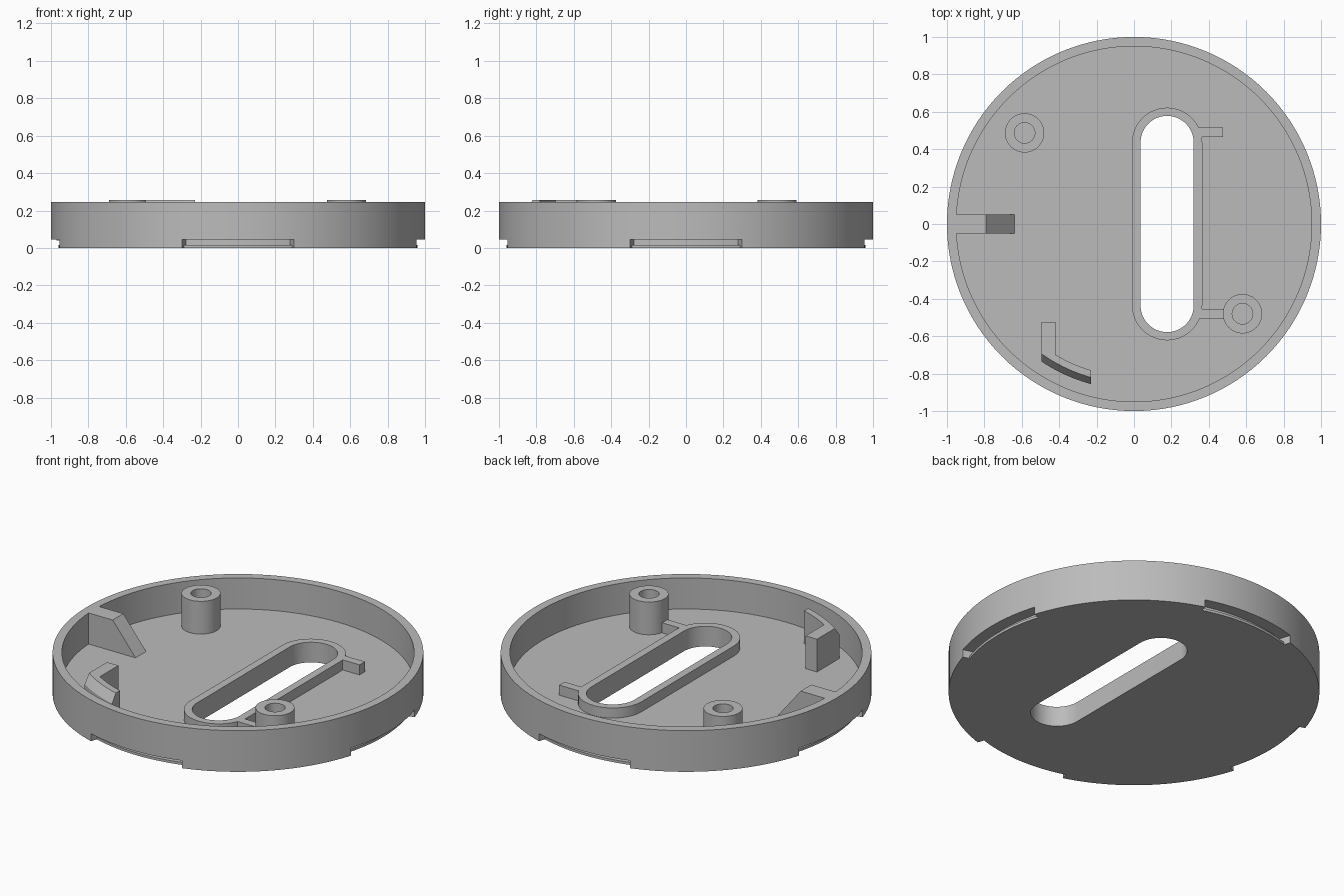
import bpy, bmesh
from math import sin, cos, pi, asin, sqrt, radians

cube = bpy.data.objects.get("Cube")
if cube:
    bpy.data.objects.remove(cube, do_unlink=True)

GREY = (0.5, 0.5, 0.5, 1)
mat = bpy.data.materials.new("matte_grey")
mat.use_nodes = True
mat.diffuse_color = GREY
mat.node_tree.nodes["Principled BSDF"].inputs["Base Color"].default_value = GREY

FLOOR, TOP, PEAK, RIM = 0.06, 0.245, 0.255, 0.12
SINK = FLOOR - 0.02          # parts start slightly inside the floor


def arc(r, a0, a1, n, cx=0, cy=0):
    return [(cx + r * cos(a0 + (a1 - a0) * i / n), cy + r * sin(a0 + (a1 - a0) * i / n))
            for i in range(n + 1)]


def circle(r, n=128, cx=0, cy=0):
    return arc(r, 0, 2 * pi, n, cx, cy)[:-1]


def box(x0, x1, y0, y1):
    return [(x0, y0), (x1, y0), (x1, y1), (x0, y1)]


def stadium(cx, r, half):
    s = half - r
    return arc(r, 0, pi, 32, cx, s) + arc(r, pi, 2 * pi, 32, cx, -s)


def loft(name, lower, upper):
    """Solid between two matching loops of 3D points."""
    bm = bmesh.new()
    a = [bm.verts.new(p) for p in lower]
    b = [bm.verts.new(p) for p in upper]
    bm.faces.new(a[::-1])
    bm.faces.new(b)
    for i in range(len(a)):
        j = (i + 1) % len(a)
        bm.faces.new((a[i], a[j], b[j], b[i]))
    bmesh.ops.recalc_face_normals(bm, faces=bm.faces)
    me = bpy.data.meshes.new(name)
    bm.to_mesh(me)
    bm.free()
    me.materials.append(mat)
    ob = bpy.data.objects.new(name, me)
    bpy.context.collection.objects.link(ob)
    return ob


def prism(name, pts, z0, z1):
    return loft(name, [(x, y, z0) for x, y in pts], [(x, y, z1) for x, y in pts])


def cut(ob, cutter):
    """Subtract the cutter, bake the result and discard the cutter."""
    cutter.hide_render = True
    mod = ob.modifiers.new("cut", 'BOOLEAN')
    mod.operation, mod.solver, mod.object = 'DIFFERENCE', 'EXACT', cutter
    deps = bpy.context.evaluated_depsgraph_get()
    me = bpy.data.meshes.new_from_object(ob.evaluated_get(deps))
    ob.modifiers.clear()
    ob.data = me
    bpy.data.objects.remove(cutter, do_unlink=True)


parts = []

# Round tray with a long slot through the floor
tray = prism("tray", circle(1), 0, TOP)
cut(tray, prism("hollow", circle(0.95), FLOOR, 1))
SLOT_X = 0.177
slot = stadium(SLOT_X, 0.142, 0.578)
cut(tray, prism("slot_hole", slot, -1, 1))

# Four grooves under the rim, each with a thin lip below
half = asin(0.3)
for k in range(4):
    mid = k * pi / 2
    for inner, z0, z1 in ((0.93, 0.015, 0.045), (0.96, -0.1, 0.02)):
        sector = arc(inner, mid - half, mid + half, 20) + arc(1.1, mid + half, mid - half, 20)
        cut(tray, prism("groove", sector, z0, z1))
parts.append(tray)

# Raised border round the slot
border = prism("slot_border", stadium(SLOT_X, 0.188, 0.622), SINK, RIM)
cut(border, prism("slot_hole", slot, -1, 1))
parts.append(border)

# Short ribs beside the slot
parts.append(prism("upper_rib", box(0.33, 0.475, 0.465, 0.515), SINK, RIM))
parts.append(prism("lower_rib", box(0.33, 0.49, -0.505, -0.455), SINK, RIM))

# Hollow screw posts
for name, x, y in (("back_post", -0.585, 0.487), ("front_post", 0.58, -0.48)):
    post = prism(name, circle(0.105, 48, x, y), SINK, PEAK)
    cut(post, prism("screw_hole", circle(0.055, 48, x, y), FLOOR + 0.005, 1))
    parts.append(post)

# Sloped gusset against the right wall
side = [(-0.97, SINK), (-0.64, SINK), (-0.64, FLOOR), (-0.79, TOP), (-0.97, TOP)]
parts.append(loft("wall_gusset", [(x, -0.05, z) for x, z in side],
                  [(x, 0.05, z) for x, z in side]))


# Curved catch with a bevelled outer edge, and its straight leg
def catch_arc(r, x0, x1, n=12):
    xs = [x0 + (x1 - x0) * i / n for i in range(n + 1)]
    return [(x, -sqrt(r * r - x * x)) for x in xs]


X0, X1, XL = -0.495, -0.23, -0.42
inner = catch_arc(0.815, XL, X1)[::-1]
leg = [(XL, -0.525), (X0, -0.525)]
wide = catch_arc(0.886, X0, X1) + inner + leg
narrow = catch_arc(0.852, X0, X1) + inner + leg
SHOULDER = 0.205
parts.append(prism("catch_base", wide, SINK, SHOULDER))
parts.append(loft("catch_top", [(x, y, SHOULDER) for x, y in wide],
                  [(x, y, PEAK) for x, y in narrow]))

# Smooth the round walls, keep the edges sharp
bpy.ops.object.select_all(action='DESELECT')
for ob in parts:
    ob.select_set(True)
bpy.context.view_layer.objects.active = tray
bpy.ops.object.shade_smooth_by_angle(angle=radians(30))
